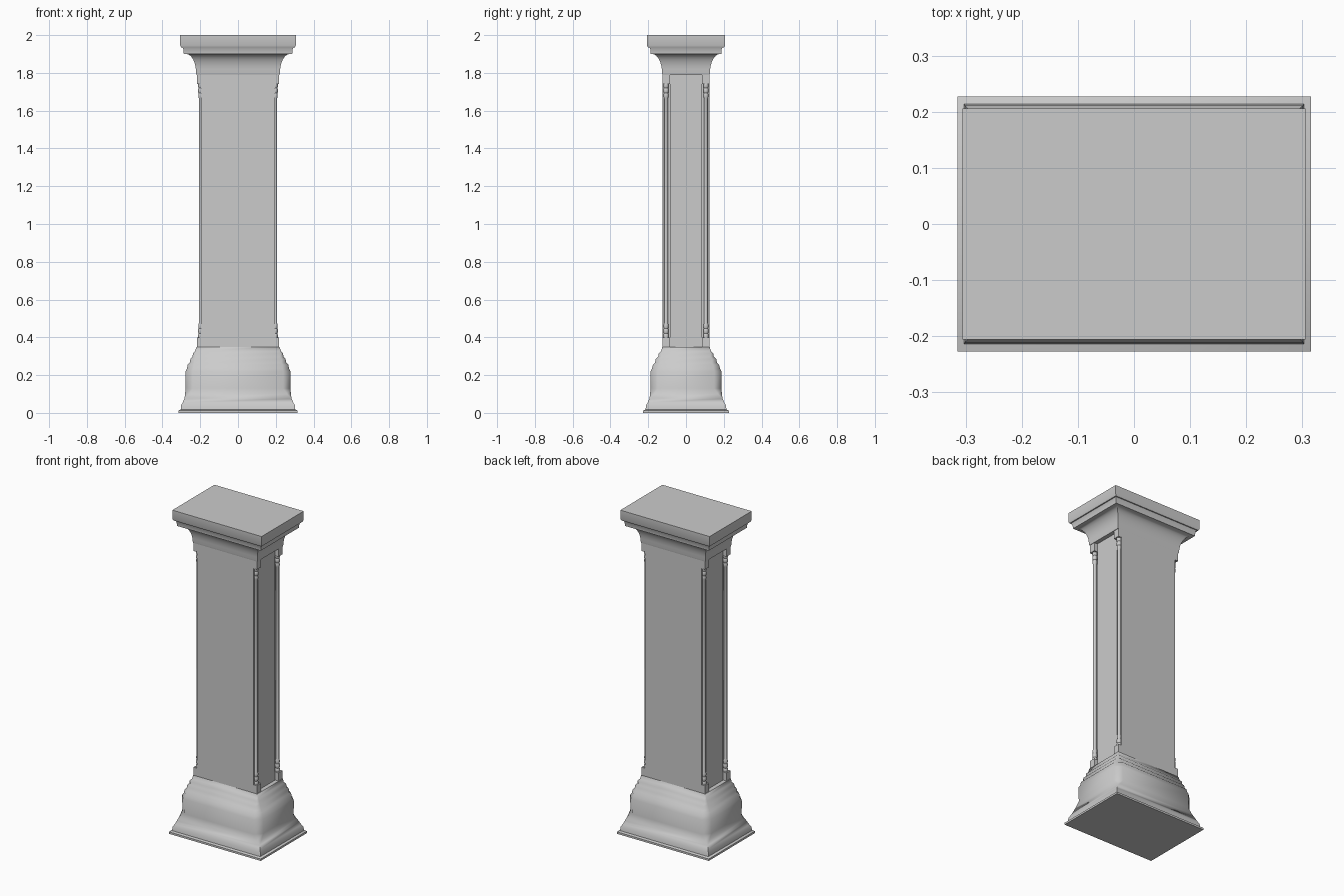
import bpy, bmesh, math

old = bpy.data.objects.get("Cube")
if old:
    bpy.data.objects.remove(old, do_unlink=True)

stone = bpy.data.materials.new("grey stone")
stone.use_nodes = True
GREY = (0.6, 0.6, 0.6, 1)
stone.diffuse_color = GREY
stone.node_tree.nodes["Principled BSDF"].inputs["Base Color"].default_value = GREY


def finish(name, bm, angle=30):
    bmesh.ops.remove_doubles(bm, verts=bm.verts, dist=0.0001)
    bmesh.ops.recalc_face_normals(bm, faces=bm.faces)
    mesh = bpy.data.meshes.new(name)
    bm.to_mesh(mesh)
    bm.free()
    mesh.materials.append(stone)
    obj = bpy.data.objects.new(name, mesh)
    bpy.context.collection.objects.link(obj)
    bpy.ops.object.select_all(action="DESELECT")
    obj.select_set(True)
    bpy.context.view_layer.objects.active = obj
    bpy.ops.object.shade_smooth_by_angle(angle=math.radians(angle))
    return obj


def skin(bm, rings):
    """Bridge closed rings of points and cap both ends."""
    loops = [[bm.verts.new(p) for p in ring] for ring in rings]
    n = len(loops[0])
    for a, b in zip(loops, loops[1:]):
        for i in range(n):
            j = (i + 1) % n
            bm.faces.new((a[i], a[j], b[j], b[i]))
    bm.faces.new(loops[0][::-1])
    bm.faces.new(loops[-1])


def rect_ring(hx, hy, z, cut=None):
    """Rectangle, or an octagon when its corners are cut."""
    ring = []
    for sx, sy in ((1, 1), (-1, 1), (-1, -1), (1, -1)):
        if cut is None:
            ring.append((sx * hx, sy * hy, z))
        else:
            pair = [(sx * hx, sy * (hy - cut), z), (sx * (hx - cut), sy * hy, z)]
            ring += pair if sx == sy else pair[::-1]
    return ring


def box(bm, x0, x1, y0, y1, z0, z1):
    skin(bm, [[(x0, y0, z), (x1, y0, z), (x1, y1, z), (x0, y1, z)] for z in (z0, z1)])


# Flared base with moulded shoulders and cut corners: half x, half y, z, cut
bm = bmesh.new()
base = [(.315, .227, 0, 0), (.315, .227, .012, 0), (.303, .214, .018, 0),
        (.301, .211, .04, 0), (.293, .203, .055, 0), (.284, .194, .075, 0),
        (.280, .190, .10, .02), (.278, .188, .13, .04), (.278, .188, .22, .038),
        (.270, .180, .235, .035), (.266, .175, .255, .031), (.256, .164, .265, .027),
        (.252, .160, .285, .021), (.241, .147, .297, .016), (.238, .144, .315, .011),
        (.227, .132, .327, .006), (.220, .125, .35, 0)]
skin(bm, [rect_ring(*row) for row in base])
finish("base", bm, 50)

# Shaft core with front and back slabs and side panels
bm = bmesh.new()
box(bm, -.185, .185, -.12, .12, .34, 1.80)
finish("shaft_core", bm)
for s, end in ((-1, "front"), (1, "back")):
    bm = bmesh.new()
    box(bm, -.195, .195, *sorted((s * .117, s * .125)), .34, 1.79)
    finish(end + "_slab", bm)
for s, end in ((1, "left"), (-1, "right")):
    bm = bmesh.new()
    box(bm, *sorted((s * .18, s * .195)), -.085, .085, .34, 1.79)
    finish(end + "_panel", bm)

# Corner blocks and turned colonettes
half = [(.011, .39), (.014, .40), (.014, .415), (.011, .42), (.014, .427),
        (.014, .442), (.011, .447), (.013, .455), (.013, .467), (.010, .475)]
turned = half + [(r, 2.14 - z) for r, z in reversed(half)]
SIDES = 12
for sx, side in ((1, "left"), (-1, "right")):
    for sy, end in ((-1, "front"), (1, "back")):
        bm = bmesh.new()
        for z0, z1 in ((.345, .40), (1.74, 1.795)):
            box(bm, *sorted((sx * .18, sx * .217)), *sorted((sy * .085, sy * .125)), z0, z1)
        finish(f"{end}_{side}_blocks", bm)
        bm = bmesh.new()
        turns = [2 * math.pi * i / SIDES for i in range(SIDES)]
        skin(bm, [[(sx * .197 + r * math.cos(t), sy * .1055 + r * math.sin(t), z)
                   for t in turns] for r, z in turned])
        finish(f"{end}_{side}_colonette", bm, 40)

# Capital: hollow curve sweeping out from the shaft
bm = bmesh.new()
rings = [rect_ring(.22, .125, 1.79)]
for i in range(9):
    t = i / 8 * math.pi / 2
    out = .052 * (1 - math.cos(t))
    rings.append(rect_ring(.222 + out, .127 + out, 1.80 + .10 * math.sin(t)))
skin(bm, rings)
finish("capital_cove", bm)

# Fillet and top slab
bm = bmesh.new()
skin(bm, [rect_ring(.287, .187, 1.90), rect_ring(.289, .189, 1.925),
          rect_ring(.297, .197, 1.94)])
finish("capital_fillet", bm)
bm = bmesh.new()
skin(bm, [rect_ring(.301, .201, 1.935), rect_ring(.306, .206, 1.945), rect_ring(.306, .206, 2.0)])
finish("top_slab", bm)
